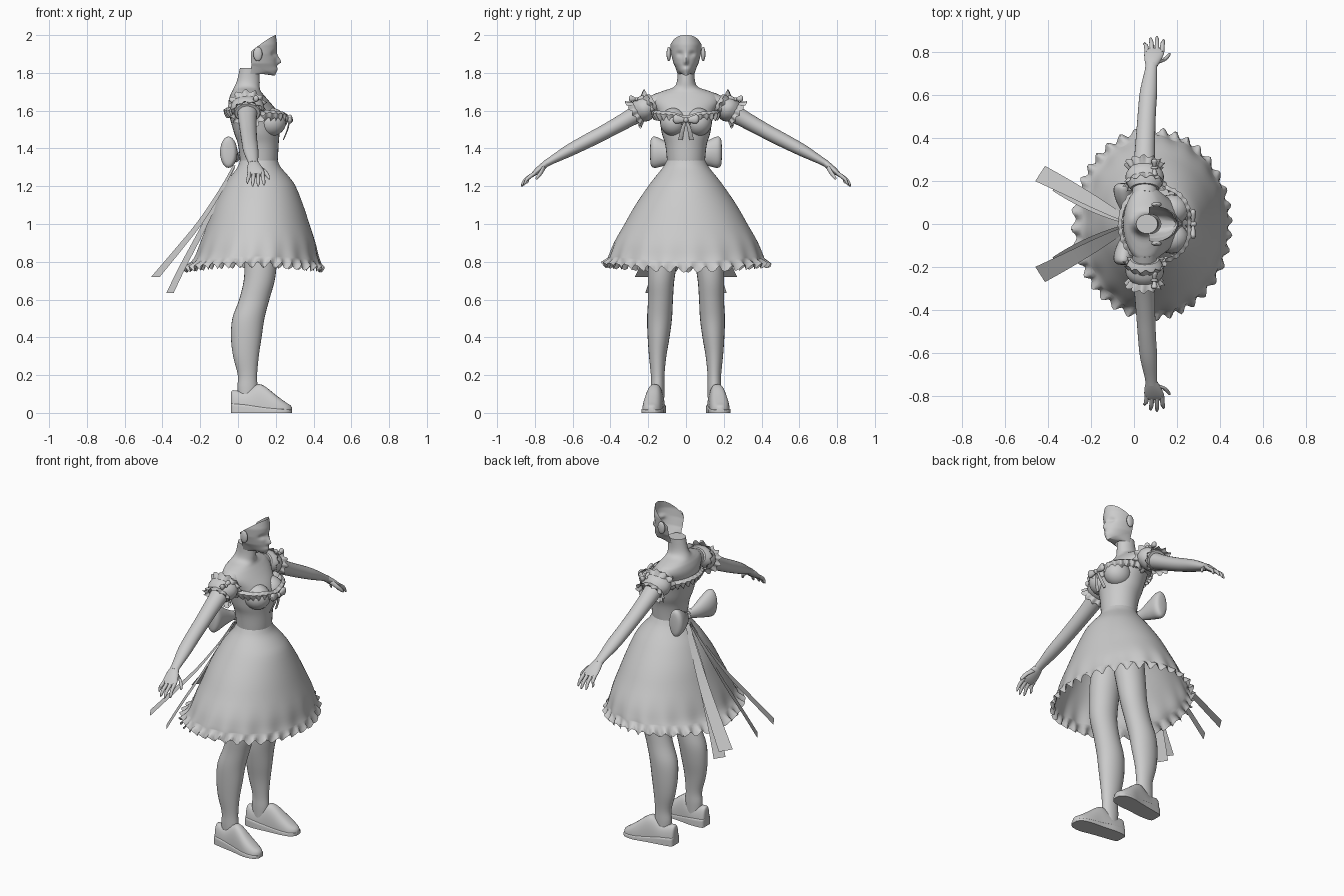
import bpy, bmesh, math
from math import sin, cos, pi, exp
from mathutils import Vector as V

mat = bpy.data.materials.new("plain_grey")
mat.diffuse_color = (0.6, 0.6, 0.6, 1)


def surface(name, rows, closed=False, caps=False, angle=50):
    """Quad surface through rows of points, each row optionally a closed ring."""
    bm = bmesh.new()
    vs = [[bm.verts.new(p) for p in r] for r in rows]
    n = len(rows[0])
    for r0, r1 in zip(vs, vs[1:]):
        for i in range(n if closed else n - 1):
            j = (i + 1) % n
            bm.faces.new((r0[i], r0[j], r1[j], r1[i]))
    if caps:
        bm.faces.new(vs[0])
        bm.faces.new(vs[-1])
    bmesh.ops.recalc_face_normals(bm, faces=bm.faces)
    me = bpy.data.meshes.new(name)
    bm.to_mesh(me)
    bm.free()
    me.shade_smooth()
    me.set_sharp_from_angle(angle=math.radians(angle))
    me.materials.append(mat)
    ob = bpy.data.objects.new(name, me)
    bpy.context.collection.objects.link(ob)
    return ob


def spline(secs, steps=4):
    """Catmull-Rom through tuples of numbers."""
    out = []
    for k in range(len(secs) - 1):
        p0, p1, p2, p3 = (V(secs[max(0, min(len(secs) - 1, k + d))]) for d in (-1, 0, 1, 2))
        for q in range(steps):
            t = q / steps
            out.append(0.5 * (2 * p1 + (p2 - p0) * t + (2 * p0 - 5 * p1 + 4 * p2 - p3) * t * t
                              + (3 * p1 - p0 - 3 * p2 + p3) * t ** 3))
    return out + [V(secs[-1])]


def loft(name, secs, B=(0, 1, 0), s=1, n=24, caps=True):
    """Elliptic tube: sections are x, y, z, radius along x, radius along B."""
    A, B = V((1, 0, 0)), V((B[0], B[1] * s, B[2]))
    rows = []
    for x, y, z, a, b in spline(secs):
        c = V((x, y * s, z))
        rows.append([c + A * a * cos(2 * pi * i / n) + B * b * sin(2 * pi * i / n) for i in range(n)])
    return surface(name, rows, True, caps)


def lerp(table, z):
    for (z0, a), (z1, b) in zip(table, table[1:]):
        if z <= z1:
            return a + (b - a) * max(0, (z - z0) / (z1 - z0))
    return table[-1][1]


def ball(name, c, r):
    secs = [[V((c[0] + r[0] * sin(t) * cos(u), c[1] + r[1] * sin(t) * sin(u), c[2] + r[2] * cos(t)))
             for u in [2 * pi * i / 20 for i in range(20)]] for t in [0.03 + (pi - 0.06) * k / 12 for k in range(13)]]
    return surface(name, secs, True, True)


# torso and neck: z, back x, front x, half width
body = [(1.27, .0, .2, .095), (1.33, .01, .21, .1), (1.42, .0, .215, .11), (1.48, -.02, .22, .128),
        (1.55, -.04, .225, .14), (1.6, -.05, .205, .155), (1.65, -.05, .165, .18), (1.685, -.04, .135, .165),
        (1.705, -.03, .12, .12), (1.725, -.02, .115, .065), (1.76, -.005, .115, .047), (1.825, .01, .11, .045)]
loft("torso", [((b + f) / 2, 0, z, (f - b) / 2, w) for z, b, f, w in body], n=32)

# face shell, open at the back
W = [(1.785, .026), (1.81, .045), (1.85, .066), (1.9, .079), (1.95, .084), (2.0, .074)]
F = [(1.785, .195), (1.81, .206), (1.83, .204), (1.9, .205), (1.95, .207), (2.0, .2)]
cols = [math.radians(-100 + 5 * i) for i in range(41)]
rows = [[V((.075 + .05 * cos(a), .045 * sin(a), 1.795)) for a in cols]]
for k in range(29):
    row = []
    for a in cols:
        c = cos(a)
        low, top = 1.785 + .05 * (1 - max(c, 0)), 2.0 - .07 * (1 - c) ** 1.3
        z = low + (top - low) * k / 28
        y = lerp(W, z) * sin(a)
        x = .09 + (lerp(F, z) - .09) * c
        x += .024 * exp(-(y / .011) ** 2 - ((z - 1.857) / (.012 if z < 1.857 else .03)) ** 2)
        x += .006 * exp(-(y / .02) ** 2 - ((z - 1.822) / .008) ** 2)
        x -= .012 * exp(-((abs(y) - .033) / .018) ** 2 - ((z - 1.9) / .014) ** 2)
        row.append(V((x, y, z)))
    rows.append(row)
surface("face", rows)

# skirt with a frilled hem
prof = [(1.335, .11, .1, .102), (1.30, .112, .115, .122), (1.25, .115, .155, .162), (1.2, .115, .19, .2),
        (1.1, .11, .235, .268), (1.0, .108, .27, .325), (.9, .105, .305, .375), (.83, .1, .325, .4), (.8, .095, .34, .408)]
N = 216
rows = []
for z, xc, rx, ry in spline(prof, 3):
    row = []
    for i in range(N):
        a = 2 * pi * i / N
        f = max(0, (1 - z) / .2)
        w = 1 + .014 * f * f * sin(18 * a)
        row.append(V((xc + rx * w * cos(a), ry * w * sin(a), z + .025 * f * sin(a) ** 2)))
    rows.append(row)
for v in (.35, .7, 1):
    row = []
    for i in range(N):
        a = 2 * pi * i / N
        w = 1 + v * (.075 + .035 * sin(36 * a + .8 * sin(5 * a)))
        z = .8 + .025 * sin(a) ** 2 - v * (.042 + .016 * cos(36 * a + 1))
        row.append(V((.095 - .012 * v + .34 * w * cos(a), .408 * w * sin(a), z)))
    rows.append(row)
surface("skirt", rows, True, angle=60)

# neckline frill running round bust and back
rows = []
for v in (0, .3, .65, 1):
    row = []
    for i in range(240):
        a = 2 * pi * i / 240
        c, s_ = cos(a), sin(a)
        ca = math.copysign(abs(c) ** .8, c)
        w = sin(30 * a + sin(4 * a))
        dip = .02 * exp(-(s_ / .3) ** 2) if c > 0 else 0
        d = .004 + .02 * sin(pi * min(v * 1.2, 1)) + .009 * w * v
        row.append(V((.1 + (.152 + d) * ca - dip * .5, (.16 + d) * s_,
                      1.606 - .012 * c - dip - v * .048 + .009 * v * cos(30 * a))))
    rows.append(row)
surface("neckline_frill", rows, True)


def bow(name, c, w, h, d):
    """Small two-loop bow lying along y with a round knot."""
    for t, side in ((1, "left"), (-1, "right")):
        loft(f"{name}_loop_{side}", [(c[0], c[1] + t * w * u, c[2] + h * .3 * u, d * k, h * k)
             for u, k in ((.05, .35), (.4, .75), (.8, 1), (1, .5))], B=(0, 0, 1), n=12)
    ball(name + "_knot", c, (d * 1.2, w * .2, h * .6))


bow("front_bow", (.275, 0, 1.55), .068, .024, .014)
bow("back_bow_small_knot", (-.01, 0, 1.35), .03, .03, .02)

for s, side in ((1, "left"), (-1, "right")):
    P = (0, .5, .87)
    ball(f"bust_{side}", (.175, s * .066, 1.54), (.08, .072, .075))
    ball(f"ear_{side}", (.105, s * .091, 1.9), (.024, .012, .038)).rotation_euler = (0, 0, 0)

    # arm, palm, fingers and thumb
    loft(f"arm_{side}", [(.05, .13, 1.65, .058, .05), (.05, .22, 1.605, .055, .05), (.05, .32, 1.548, .048, .043),
         (.055, .43, 1.487, .044, .039), (.06, .52, 1.44, .042, .037), (.068, .62, 1.388, .04, .032),
         (.078, .71, 1.338, .029, .021), (.082, .745, 1.318, .027, .018)], P, s)
    loft(f"palm_{side}", [(.082, .735, 1.324, .027, .018), (.088, .765, 1.3, .039, .018), (.094, .795, 1.275, .046, .015),
         (.096, .815, 1.258, .042, .01)], P, s)
    for i, (tx, ty, tz) in enumerate(((.05, .845, 1.215), (.078, .868, 1.2), (.107, .873, 1.2), (.137, .86, 1.205))):
        bx = .061 + .023 * i
        loft(f"finger_{i + 1}_{side}", [(bx, .8, 1.27, .011, .011), ((bx + tx) / 2, (.82 + ty) / 2, (1.275 + tz) / 2, .01, .01),
             (tx, ty - .008, tz + .014, .008, .008), (tx, ty, tz, .003, .003)], P, s, n=10)
    loft(f"thumb_{side}", [(.105, .75, 1.305, .014, .013), (.14, .765, 1.277, .012, .012), (.16, .785, 1.25, .009, .01),
         (.165, .795, 1.238, .004, .004)], P, s, n=10)

    # puffed sleeve with frills at both edges and a bow
    loft(f"sleeve_{side}", [(.05, .165, 1.642, .066, .05), (.05, .195, 1.627, .085, .063), (.05, .23, 1.606, .088, .068),
         (.05, .262, 1.588, .066, .055)], P, s, n=28)
    for label, y0, z0, go, r0 in (("outer", .25, 1.595, 1, .058), ("inner", .21, 1.617, -1, .065)):
        rows = []
        for v in (0, .5, 1):
            row = []
            for i in range(96):
                a = 2 * pi * i / 96
                r = r0 + v * (.018 + .008 * sin(12 * a))
                q = go * v * (.034 + .006 * cos(12 * a))
                row.append(V((.05 + 1.15 * r * cos(a), s * (y0 + .5 * r * sin(a) + .87 * q), z0 + .87 * r * sin(a) - .5 * q)))
            rows.append(row)
        surface(f"sleeve_frill_{label}_{side}", rows, True)
    bow(f"sleeve_bow_{side}", (.095, s * .262, 1.66), .04, .017, .014)

    # big back bow loop and trailing ribbons
    loft(f"back_bow_loop_{side}", [(-.01, .01, 1.355, .015, .022), (-.03, .06, 1.362, .03, .04), (-.045, .12, 1.375, .043, .068),
         (-.05, .165, 1.38, .045, .083), (-.05, .185, 1.38, .032, .07), (-.05, .19, 1.38, .012, .03)], (0, 0, 1), s)
    for k, path in enumerate((
            [(-.02, .015, 1.31, .012), (-.09, .05, 1.18, .02), (-.2, .11, 1.01, .03), (-.32, .175, .86, .037), (-.437, .235, .72, .042)],
            [(-.02, .01, 1.3, .012), (-.1, .04, 1.15, .02), (-.2, .09, .95, .03), (-.29, .14, .78, .034), (-.36, .185, .635, .036)])):
        D = V((.54, .84 * s, 0))
        rows = [[V((x, y * s, z)) + D * w * t for t in (-1, 0, 1)] for x, y, z, w in spline(path)]
        surface(f"ribbon_{k + 1}_{side}", rows)
    loft(f"front_bow_tail_{side}", [(.272, .005, 1.545, .004, .006), (.262, .018, 1.5, .004, .011), (.24, .03, 1.445, .003, .012)],
         (0, 1, 0), s, n=8)

    # leg
    loft(f"leg_{side}", [(.1, .075, 1.15, .08, .07), (.12, .1, .95, .092, .082), (.12, .122, .8, .086, .077),
         (.112, .132, .7, .082, .07), (.086, .135, .6, .08, .066), (.055, .14, .5, .085, .066), (.044, .145, .4, .081, .058),
         (.042, .15, .3, .068, .046), (.05, .15, .2, .051, .036), (.05, .15, .13, .053, .036), (.05, .15, .05, .045, .034)], (0, 1, 0), s)

    # shoe upper and wedge sole: x, centre y, half width, upper height, sole height
    shoe = spline([(-.037, .152, .02, .105, .05), (-.025, .152, .036, .12, .05), (.04, .156, .045, .115, .045),
                   (.1, .164, .047, .15, .036), (.14, .17, .049, .142, .03), (.2, .178, .053, .095, .024),
                   (.25, .181, .046, .058, .02), (.275, .182, .03, .042, .018), (.285, .182, .014, .03, .016)])
    for label, grow, col, power in (("upper", 0, 3, .75), ("sole", .005, 4, .25)):
        rows = []
        for p in shoe:
            row = []
            for i in range(17):
                a = pi * i / 16
                c = cos(a)
                row.append(V((p[0], s * (p[1] + (p[2] + grow) * math.copysign(abs(c) ** power, c)), p[col] * sin(a) ** power if 0 < i < 16 else 0)))
            rows.append(row)
        surface(f"shoe_{label}_{side}", rows, True, True)
